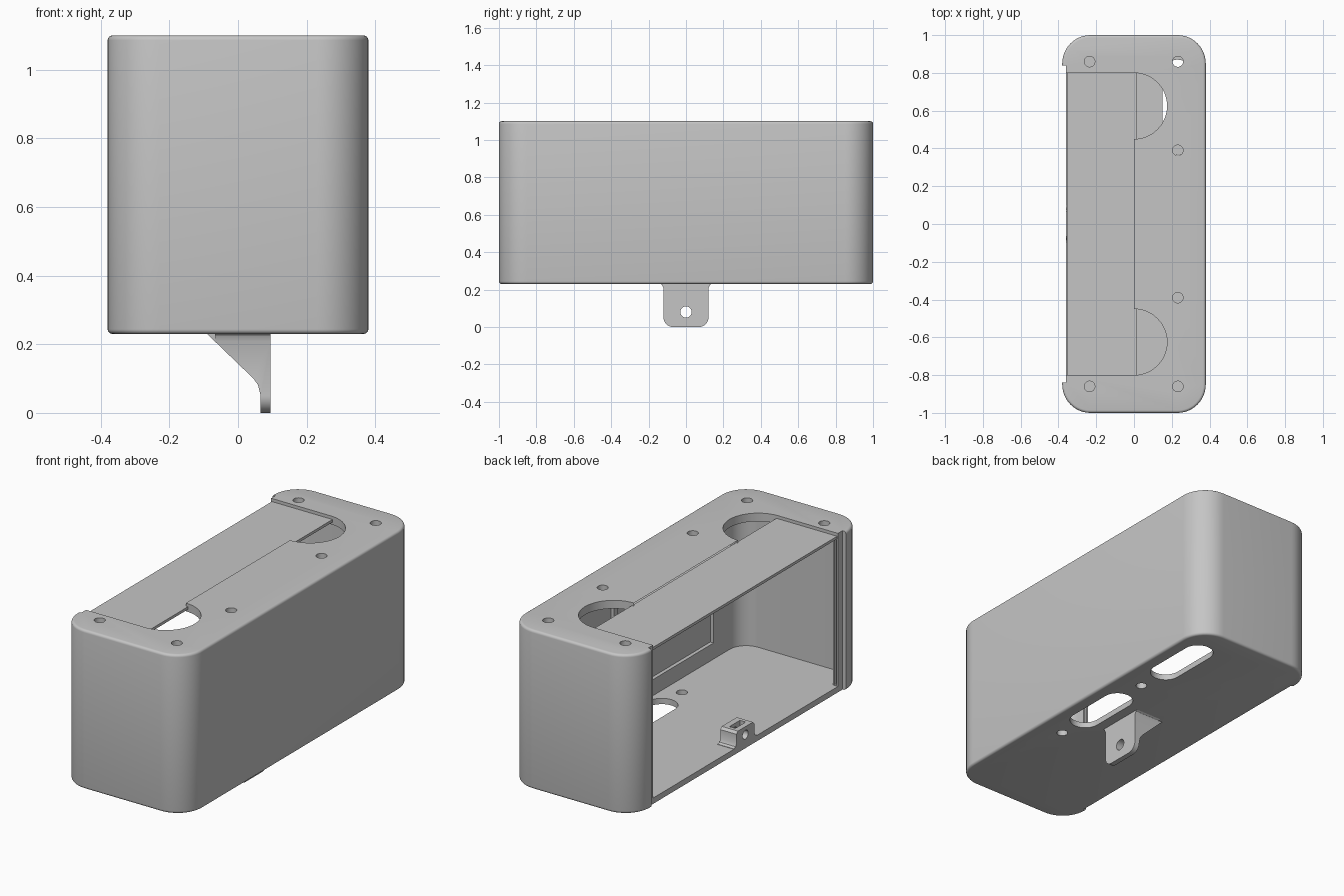
import bpy, bmesh, math

cube = bpy.data.objects.get("Cube")
if cube:
    bpy.data.objects.remove(cube, do_unlink=True)

grey = bpy.data.materials.new("light grey plastic")
grey.use_nodes = True
colour = (0.56, 0.56, 0.56, 1)
grey.diffuse_color = colour
grey.node_tree.nodes["Principled BSDF"].inputs["Base Color"].default_value = colour


def rounded(cu, cv, w, h, r, n=12):
    """Rounded rectangle outline; r = w / 2 gives a slot or circle."""
    pts = []
    for k, (su, sv) in enumerate([(1, 1), (-1, 1), (-1, -1), (1, -1)]):
        for i in range(n + 1):
            a = (k + i / n) * math.pi / 2
            pts.append((cu + su * (w / 2 - r) + r * math.cos(a),
                        cv + sv * (h / 2 - r) + r * math.sin(a)))
    return pts


def prism(name, outline, lo, hi, axis="z", edge=0):
    """Extrude an outline along an axis, optionally rounding both rims."""
    place = {"x": lambda u, v, w: (w, u, v),
             "y": lambda u, v, w: (u, w, v),
             "z": lambda u, v, w: (u, v, w)}[axis]
    bm = bmesh.new()
    base = bm.faces.new([bm.verts.new(place(u, v, lo)) for u, v in outline])
    ext = bmesh.ops.extrude_face_region(bm, geom=[base], use_keep_orig=True)
    for v in [g for g in ext["geom"] if isinstance(g, bmesh.types.BMVert)]:
        v.co["xyz".index(axis)] = hi
    bmesh.ops.remove_doubles(bm, verts=bm.verts, dist=1e-5)
    bmesh.ops.recalc_face_normals(bm, faces=bm.faces)
    if edge:
        rims = [e for e in bm.edges if abs(e.verts[0].co.z - e.verts[1].co.z) < 1e-6]
        bmesh.ops.bevel(bm, geom=rims, offset=edge, segments=4, profile=0.5, affect="EDGES")
    mesh = bpy.data.meshes.new(name)
    bm.to_mesh(mesh)
    bm.free()
    mesh.materials.append(grey)
    ob = bpy.data.objects.new(name, mesh)
    bpy.context.collection.objects.link(ob)
    return ob


def box(name, x, y, z):
    return prism(name, [(x[0], y[0]), (x[1], y[0]), (x[1], y[1]), (x[0], y[1])], *z)


def combine(ob, other, operation="DIFFERENCE"):
    other.hide_render = True
    mod = ob.modifiers.new("boolean", "BOOLEAN")
    mod.operation, mod.solver, mod.object = operation, "EXACT", other
    bpy.context.view_layer.objects.active = ob
    bpy.ops.object.modifier_apply(modifier=mod.name)
    bpy.data.objects.remove(other, do_unlink=True)


def hole(ob, u, v, r, lo, hi, axis="z"):
    combine(ob, prism("hole", rounded(u, v, 2 * r, 2 * r, r, 8), lo, hi, axis))


BOTTOM, FLOOR, CEILING, TOP = 0.23, 0.262, 1.055, 1.10

# Hollow housing
housing = prism("housing", rounded(0, 0, 0.76, 2, 0.15), BOTTOM, TOP, edge=0.014)
combine(housing, prism("cavity", rounded(0, 0, 0.66, 1.9, 0.1), FLOOR, CEILING))

# Open side, with a shallow step around it for the lid
combine(housing, box("lid_step", (-0.5, -0.36), (-0.84, 0.84), (0, 1.3)))
combine(housing, box("side_opening", (-0.5, -0.3), (-0.8, 0.8), (FLOOR, 1.3)))
combine(housing, box("side_groove", (-0.35, -0.338), (-0.82, 0.82), (FLOOR + 0.003, 1.06)))

# Top opening with a round bay at each end and a lid groove
combine(housing, box("top_opening", (-0.5, 0), (-0.8, 0.8), (1.0, 1.3)))
for s in (-1, 1):
    combine(housing, prism("bay", rounded(0, s * 0.625, 0.35, 0.35, 0.175), 1.0, 1.3))
combine(housing, box("top_groove", (-0.355, 0.012), (-0.818, 0.818), (1.068, 1.083)))

# Screw holes in the top
for x, y in [(-0.235, 0.86), (0.232, 0.86), (0.232, 0.39)]:
    for s in (-1, 1):
        hole(housing, x, s * y, 0.028, 1.0, 1.3)

# Cable slots and screw holes in the floor
for y in (0.66, 0.01):
    combine(housing, prism("slot", rounded(0.23, y, 0.16, 0.42, 0.08), 0.1, 0.3))
for y in (0.34, -0.3):
    hole(housing, 0.235, y, 0.028, 0.1, 0.3)

# Shallow pockets inside the closed long wall
for y in [(-0.71, 0.12), (0.15, 0.71)]:
    combine(housing, box("pocket", (0.3, 0.35), y, (0.35, 0.98)))

# Hanging bracket: gusset profile trimmed to a rounded tab
profile = [(0.094, 0), (0.094, 0.24), (-0.1, 0.24), (-0.09, 0.23),
           (0.045, 0.1), (0.058, 0.082), (0.065, 0.055), (0.065, 0)]
bracket = prism("bracket", profile, -0.2, 0.2, "y")
combine(bracket, prism("tab", rounded(0, 0.2, 0.24, 0.4, 0.05), -0.3, 0.3, "x"), "INTERSECT")
hole(bracket, 0, 0.08, 0.03, 0, 0.2, "x")
flare = [(-0.145, 0.235), (0.145, 0.235), (0.128, 0.225), (0.12, 0.208),
         (-0.12, 0.208), (-0.128, 0.225)]
combine(bracket, prism("flare", flare, -0.065, 0.094, "x"), "UNION")

# Lid catch on the floor, with a flared foot, a screw hole and a nut slot
section = [(-0.1, 0.255), (0.1, 0.255), (0.1, 0.264), (0.085, 0.27), (0.077, 0.285),
           (0.077, 0.335), (0.065, 0.348), (-0.065, 0.348), (-0.077, 0.335),
           (-0.077, 0.285), (-0.085, 0.27), (-0.1, 0.264)]
catch = prism("lid_catch", section, -0.36, -0.262, "x")
hole(catch, 0, 0.304, 0.024, -0.4, -0.28, "x")
combine(catch, box("nut_slot", (-0.33, -0.295), (-0.045, 0.045), (0.275, 0.4)))

# Smooth curved walls, sharp edges
for ob in (housing, bracket, catch):
    bpy.ops.object.select_all(action="DESELECT")
    ob.select_set(True)
    bpy.context.view_layer.objects.active = ob
    bpy.ops.object.shade_smooth_by_angle(angle=math.radians(30))
